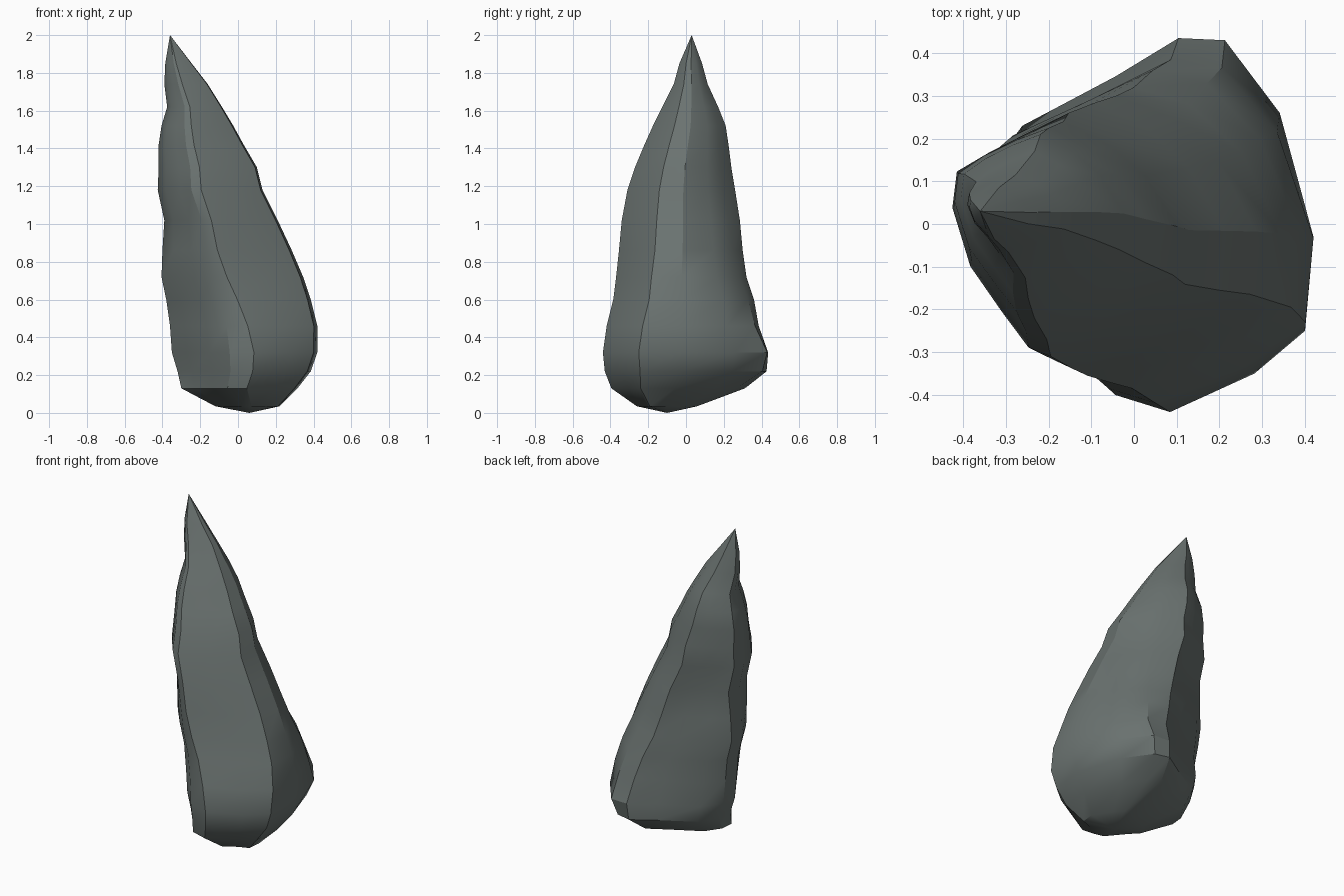
import bpy, bmesh, math

if "Cube" in bpy.data.objects:
    bpy.data.objects.remove(bpy.data.objects["Cube"])

# One flat grey-green stone colour
stone = bpy.data.materials.new("dark stone")
stone.diffuse_color = (0.145, 0.17, 0.163, 1)
stone.use_nodes = True
stone.node_tree.nodes["Principled BSDF"].inputs["Base Color"].default_value = stone.diffuse_color

# Silhouette: height, x min, x max, y min, y max
LEVELS = [
    (0.035, -0.12, 0.22, -0.26, 0.06), (0.13, -0.30, 0.315, -0.395, 0.32),
    (0.22, -0.32, 0.385, -0.43, 0.43), (0.32, -0.35, 0.42, -0.44, 0.435),
    (0.46, -0.36, 0.42, -0.42, 0.385), (0.60, -0.38, 0.385, -0.385, 0.36),
    (0.72, -0.405, 0.345, -0.37, 0.32), (0.86, -0.40, 0.285, -0.355, 0.30),
    (1.02, -0.39, 0.21, -0.34, 0.285), (1.18, -0.425, 0.13, -0.31, 0.26),
    (1.30, -0.42, 0.1, -0.27, 0.24), (1.42, -0.42, 0.03, -0.22, 0.225),
    (1.52, -0.405, -0.025, -0.175, 0.21), (1.62, -0.375, -0.085, -0.125, 0.17),
    (1.74, -0.39, -0.16, -0.065, 0.115), (1.85, -0.385, -0.245, -0.035, 0.085),
]
# Outline near the foot and on the upper shaft, counter-clockwise from the front ridge
FOOT = [(.08, -.44), (.28, -.35), (.40, -.25), (.42, -.03), (.34, .26), (.21, .43), (.10, .435),
        (-.05, .345), (-.27, .23), (-.35, .12), (-.36, .02), (-.28, -.10), (-.16, -.28), (-.05, -.40)]
SHAFT = [(-.20, -.29), (-.04, -.22), (.10, -.13), (.11, -.01), (.035, .115), (-.05, .19), (-.16, .25),
         (-.25, .215), (-.34, .17), (-.41, .12), (-.42, .04), (-.38, -.09), (-.31, -.19), (-.25, -.27)]
# How strongly each corner is rounded off below the widest level
ROUND = [0, .04, 0, 0, .12, .12, .02, 0, 0, 0, 0, .03, .04, 0]


def unit(points):
    """Scale an outline into the 0..1 square."""
    xs, ys = zip(*points)
    return [((x - min(xs)) / (max(xs) - min(xs)), (y - min(ys)) / (max(ys) - min(ys)))
            for x, y in points]


foot, shaft = unit(FOOT), unit(SHAFT)
bm = bmesh.new()
rings = []
for k, (z, x0, x1, y0, y1) in enumerate(LEVELS):
    blended = []
    for i, (a, b) in enumerate(zip(foot, shaft)):
        # the front and right ridges straighten lower down than the others
        t = min(1, max(0, (z - 0.32) / (0.58 if i < 4 else 0.8)))
        blended.append((a[0] + (b[0] - a[0]) * t, a[1] + (b[1] - a[1]) * t))
    low = (1.5, 1.2, 0.4)[k] if k < 3 else 0
    ring = []
    for i, (u, v) in enumerate(unit(blended)):
        s = 1 - ROUND[i] * low
        x, y = (x0 + (x1 - x0) * u) * s, (y0 + (y1 - y0) * v) * s
        # weathered hollow across the back-left face
        if i in (7, 8):
            dent = 0.035 * math.exp(-((z - 1.03) / 0.12) ** 2)
            x, y = x + dent * 0.5, y - dent
        ring.append(bm.verts.new((x, y, z)))
    rings.append(ring)

# Skin between rings, then close to the tip and the underside
n = len(FOOT)
tip = bm.verts.new((-0.36, 0.03, 2.0))
under = bm.verts.new((0.06, -0.1, 0.0))
for i in range(n):
    j = (i + 1) % n
    for a, b in zip(rings, rings[1:]):
        bm.faces.new((a[i], a[j], b[j], b[i]))
    bm.faces.new((rings[-1][i], rings[-1][j], tip))
    bm.faces.new((rings[0][j], rings[0][i], under))
bmesh.ops.recalc_face_normals(bm, faces=bm.faces)

mesh = bpy.data.meshes.new("rock_spike")
bm.to_mesh(mesh)
bm.free()
mesh.materials.append(stone)
rock = bpy.data.objects.new("rock_spike", mesh)
bpy.context.collection.objects.link(rock)

# Smooth broad planes with crisp ridges
bpy.context.view_layer.objects.active = rock
rock.select_set(True)
bpy.ops.object.shade_smooth_by_angle(angle=math.radians(30))
